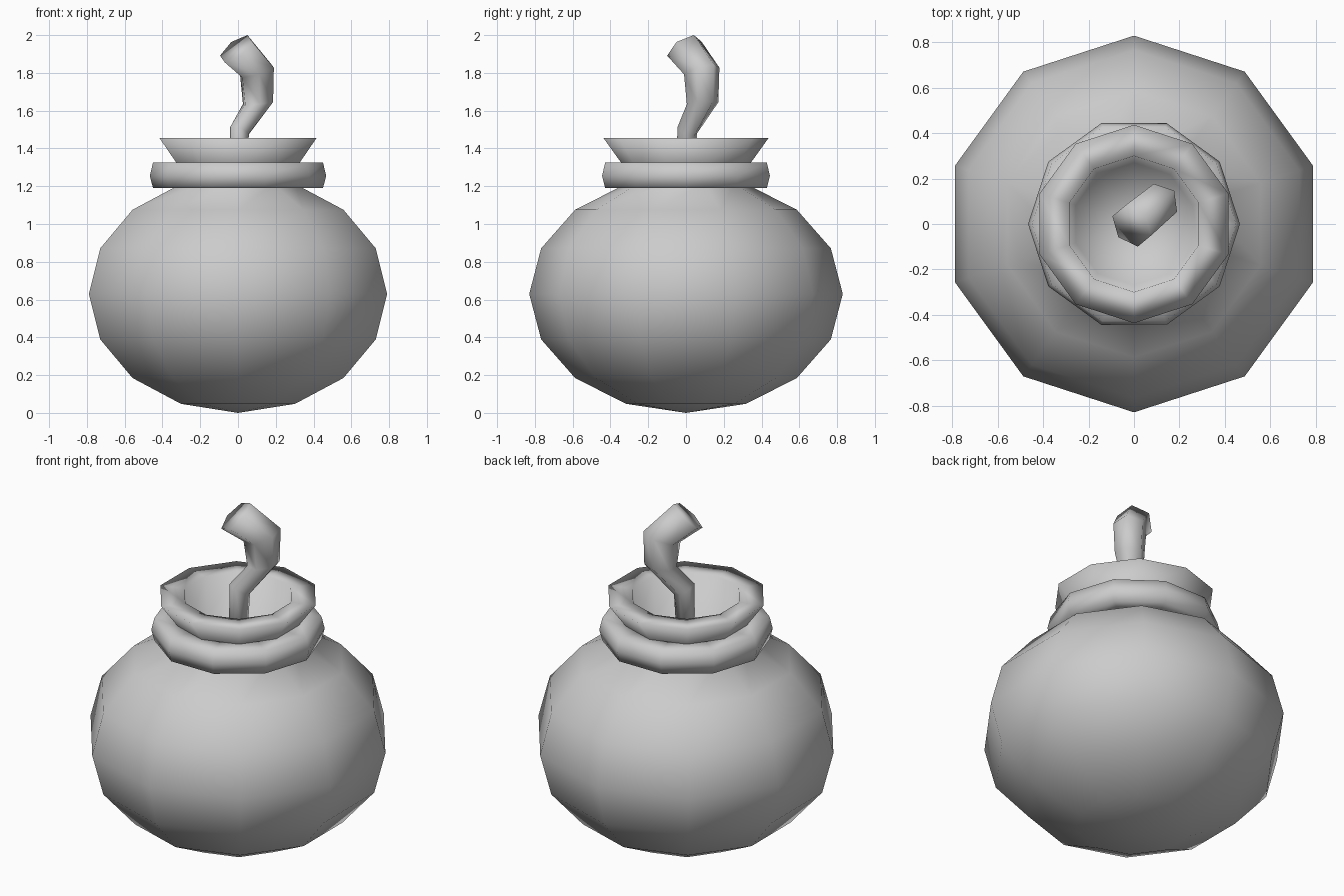
import bpy, bmesh
from math import sin, cos, pi
from mathutils import Vector

if "Cube" in bpy.data.objects:
    bpy.data.objects.remove(bpy.data.objects["Cube"])


def finish(bm, name):
    bmesh.ops.recalc_face_normals(bm, faces=bm.faces)
    me = bpy.data.meshes.new(name)
    bm.to_mesh(me)
    bm.free()
    for p in me.polygons:
        p.use_smooth = True
    ob = bpy.data.objects.new(name, me)
    bpy.context.collection.objects.link(ob)
    return ob


def bridge(bm, a, b):
    """Join two rings; a ring of one vertex is a pole."""
    n = max(len(a), len(b))
    for i in range(n):
        j = (i + 1) % n
        quad = [a[i % len(a)], a[j % len(a)], b[j % len(b)], b[i % len(b)]]
        bm.faces.new(list(dict.fromkeys(quad)))


def lathe(name, profile, sides, phase, closed=False):
    bm = bmesh.new()
    rings = []
    for r, z in profile:
        n = sides if r > 0 else 1
        rings.append([bm.verts.new((r * cos(phase + 2 * pi * i / n),
                                    r * sin(phase + 2 * pi * i / n), z))
                      for i in range(n)])
    for a, b in zip(rings, rings[1:]):
        bridge(bm, a, b)
    if closed:
        bridge(bm, rings[-1], rings[0])
    return finish(bm, name)


# Round body: low-poly sphere running into a flared, hollow mouth
body = [(0.83 * sin(k * pi / 8) if k else 0, 0.63 - 0.63 * cos(k * pi / 8))
        for k in range(8)]
mouth = [(0.34, 1.32), (0.437, 1.455), (0.30, 1.455), (0.27, 1.23), (0, 1.21)]
lathe("body", body + mouth, 10, pi / 2)

# Collar around the neck
collar = [(0.31, 1.19), (0.45, 1.19), (0.467, 1.255), (0.45, 1.325), (0.31, 1.325)]
lathe("collar", collar, 10, 0, closed=True)

# Bent six-sided fuse: each ring has an outer corner, an inner corner (s, z) and a half width
u, p = Vector((0.77, 0.64, 0)), Vector((0.64, -0.77, 0))
up = Vector((0, 0, 1))
fuse = [((0.05, 1.20), (-0.05, 1.20), 0.043),
        ((0.065, 1.465), (-0.045, 1.525), 0.045),
        ((0.225, 1.65), (0.05, 1.63), 0.072),
        ((0.23, 1.845), (0.03, 1.775), 0.08),
        ((0.065, 2.0), (-0.09, 1.855), 0.087)]
bm = bmesh.new()
rings = []
for outer, inner, w in fuse:
    o = u * outer[0] + up * outer[1]
    q = u * inner[0] + up * inner[1]
    c, a = (o + q) / 2, (o - q) / 2
    rings.append([bm.verts.new(c + a * cos(i * pi / 3) + p * (w / 0.866 * sin(i * pi / 3)))
                  for i in range(6)])
for a, b in zip(rings, rings[1:]):
    bridge(bm, a, b)
bm.faces.new(rings[0])
bm.faces.new(rings[-1])
finish(bm, "fuse")
